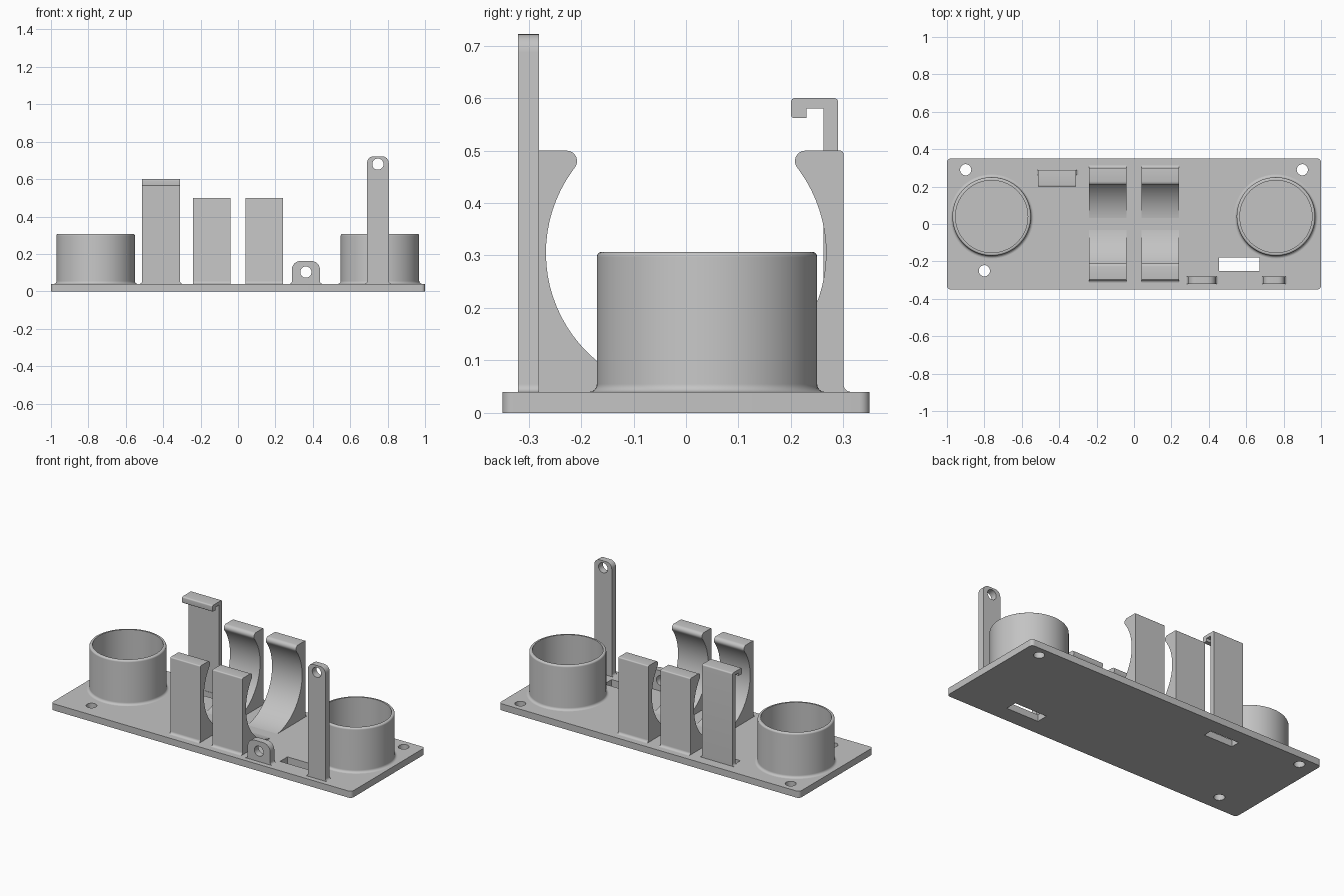
import bpy
import bmesh
from math import sin, cos, pi, tan, radians
from mathutils import Vector, Matrix

cube = bpy.data.objects.get("Cube")
if cube:
    bpy.data.objects.remove(cube, do_unlink=True)

COLOUR = (0.55, 0.55, 0.55, 1.0)
grey = bpy.data.materials.new("light_grey_plastic")
grey.use_nodes = True
grey.diffuse_color = COLOUR
for node in grey.node_tree.nodes:
    if node.type == "BSDF_PRINCIPLED":
        node.inputs["Base Color"].default_value = COLOUR

DECK = 0.04          # top of the base plate
SUNK = 0.03          # parts are sunk slightly into the plate
FLARE = 0.015        # fillet radius where parts meet the plate


def rounded(corners, steps=6):
    """Outline from corners (u, v) or (u, v, radius), rounded either way."""
    out = []
    n = len(corners)
    for i, c in enumerate(corners):
        p = Vector(c[:2])
        r = c[2] if len(c) > 2 else 0
        pts = [p]
        if r:
            a = (Vector(corners[i - 1][:2]) - p).normalized()
            b = (Vector(corners[(i + 1) % n][:2]) - p).normalized()
            half = a.angle(b) / 2
            start, end = p + a * (r / tan(half)), p + b * (r / tan(half))
            centre = p + (a + b).normalized() * (r / sin(half))
            s, e = start - centre, end - centre
            total = s.angle(e)
            pts = [centre + (s * sin((1 - t) * total) + e * sin(t * total)) / sin(total)
                   for t in (k / steps for k in range(steps + 1))]
        for q in pts:
            if not out or (q - out[-1]).length > 1e-5:
                out.append(q)
    return out


def arc(cu, cv, r, a0, a1, steps):
    return [Vector((cu + r * cos(a0 + (a1 - a0) * k / steps),
                    cv + r * sin(a0 + (a1 - a0) * k / steps))) for k in range(steps + 1)]


def circle(cu, cv, r):
    return arc(cu, cv, r, 0, 2 * pi, 32)[:-1]


def box(u0, u1, v0, v1, r=0):
    return rounded([(u0, v0, r), (u1, v0, r), (u1, v1, r), (u0, v1, r)])


def finish(name, bm):
    bmesh.ops.recalc_face_normals(bm, faces=bm.faces[:])
    mesh = bpy.data.meshes.new(name)
    bm.to_mesh(mesh)
    bm.free()
    mesh.materials.append(grey)
    obj = bpy.data.objects.new(name, mesh)
    bpy.context.collection.objects.link(obj)
    bpy.ops.object.select_all(action="DESELECT")
    obj.select_set(True)
    bpy.context.view_layer.objects.active = obj
    bpy.ops.object.shade_smooth_by_angle(angle=radians(30))
    return obj


def extruded(name, axis, lo, hi, outline, holes=()):
    """Extrude an outline with holes along an axis from lo to hi."""
    bm = bmesh.new()
    edges = []
    for loop in [outline, *holes]:
        vs = [bm.verts.new((p.x, p.y, lo)) for p in loop]
        edges += [bm.edges.new((vs[i - 1], vs[i])) for i in range(len(vs))]
    bmesh.ops.triangle_fill(bm, use_beauty=True, edges=edges, normal=(0, 0, 1))
    res = bmesh.ops.extrude_face_region(bm, geom=bm.faces[:], use_keep_orig=True)
    for v in res["geom"]:
        if isinstance(v, bmesh.types.BMVert):
            v.co.z = hi
    for v in bm.verts:
        u, w, d = v.co
        v.co = {"x": (d, u, w), "y": (u, d, w), "z": (u, w, d)}[axis]
    return finish(name, bm)


# Base plate with screw holes and two slots
extruded("base_plate", "z", 0, DECK, box(-1, 1, -0.35, 0.35, 0.02), [
    circle(-0.9, 0.29, 0.03), circle(0.9, 0.29, 0.03), circle(-0.8, -0.25, 0.03),
    box(0.455, 0.67, -0.25, -0.18), box(-0.505, -0.315, 0.205, 0.26)])


# Round open cups, lathed from a wall section
def cup(name, x):
    section = rounded([(0.193, SUNK), (0.225, SUNK), (0.225, DECK),
                       (0.21, DECK, FLARE), (0.21, 0.307, 0.01), (0.193, 0.307)])
    bm = bmesh.new()
    vs = [bm.verts.new((p.x, 0, p.y)) for p in section]
    ring = [bm.edges.new((vs[i - 1], vs[i])) for i in range(len(vs))]
    bmesh.ops.spin(bm, geom=vs + ring, cent=(0, 0, 0), axis=(0, 0, 1),
                   angle=2 * pi, steps=72, use_merge=False)
    bmesh.ops.remove_doubles(bm, verts=bm.verts[:], dist=1e-5)
    bmesh.ops.transform(bm, matrix=Matrix.Translation((x, 0.04, 0)), verts=bm.verts[:])
    finish(name, bm)


cup("right_cup", -0.761)
cup("left_cup", 0.759)

# Pair of C-shaped clips: flared block, rounded tips, round bore
bore = arc(0, 0.305, 0.267, radians(144.5), radians(395.5), 56)
half = [(-0.3 - FLARE, SUNK), (-0.3 - FLARE, DECK), (-0.3, DECK, FLARE),
        (-0.3, 0.5, 0.007), (-0.188, 0.5, 0.02)]
mirrored = [(-c[0], *c[1:]) for c in reversed(half)]
clip_outline = rounded(half + [tuple(p) for p in bore] + mirrored)
for name, x in (("right_clip", -0.24), ("left_clip", 0.04)):
    extruded(name, "x", x, x + 0.2, clip_outline)


# Upright lugs with a pin hole and flared feet
def lug(name, x0, x1, top, r, hole_z):
    extruded(name, "y", -0.32, -0.28, rounded([
        (x0 - FLARE, SUNK), (x0 - FLARE, DECK), (x0, DECK, FLARE), (x0, top, r),
        (x1, top, r), (x1, DECK, FLARE), (x1 + FLARE, DECK), (x1 + FLARE, SUNK)]),
        [circle((x0 + x1) / 2, hole_z, 0.03)])


lug("tall_lug", 0.69, 0.806, 0.722, 0.035, 0.68)
lug("short_lug", 0.288, 0.438, 0.162, 0.045, 0.103)

# Hook post with an overhanging lip
HX0, HX1 = -0.512, -0.31
extruded("hook_post", "x", HX0, HX1, rounded([
    (0.29, SUNK), (0.29, 0.6, 0.008), (0.2, 0.6, 0.008), (0.2, 0.562, 0.006),
    (0.23, 0.562), (0.23, 0.58), (0.262, 0.58), (0.262, SUNK)]))
for name, x, s in (("hook_foot_right", HX0, -1), ("hook_foot_left", HX1, 1)):
    extruded(name, "y", 0.262, 0.29, rounded([
        (x - s * 0.01, SUNK), (x - s * 0.01, DECK + FLARE), (x, DECK + FLARE),
        (x, DECK, FLARE), (x + s * FLARE, DECK), (x + s * FLARE, SUNK)]))
